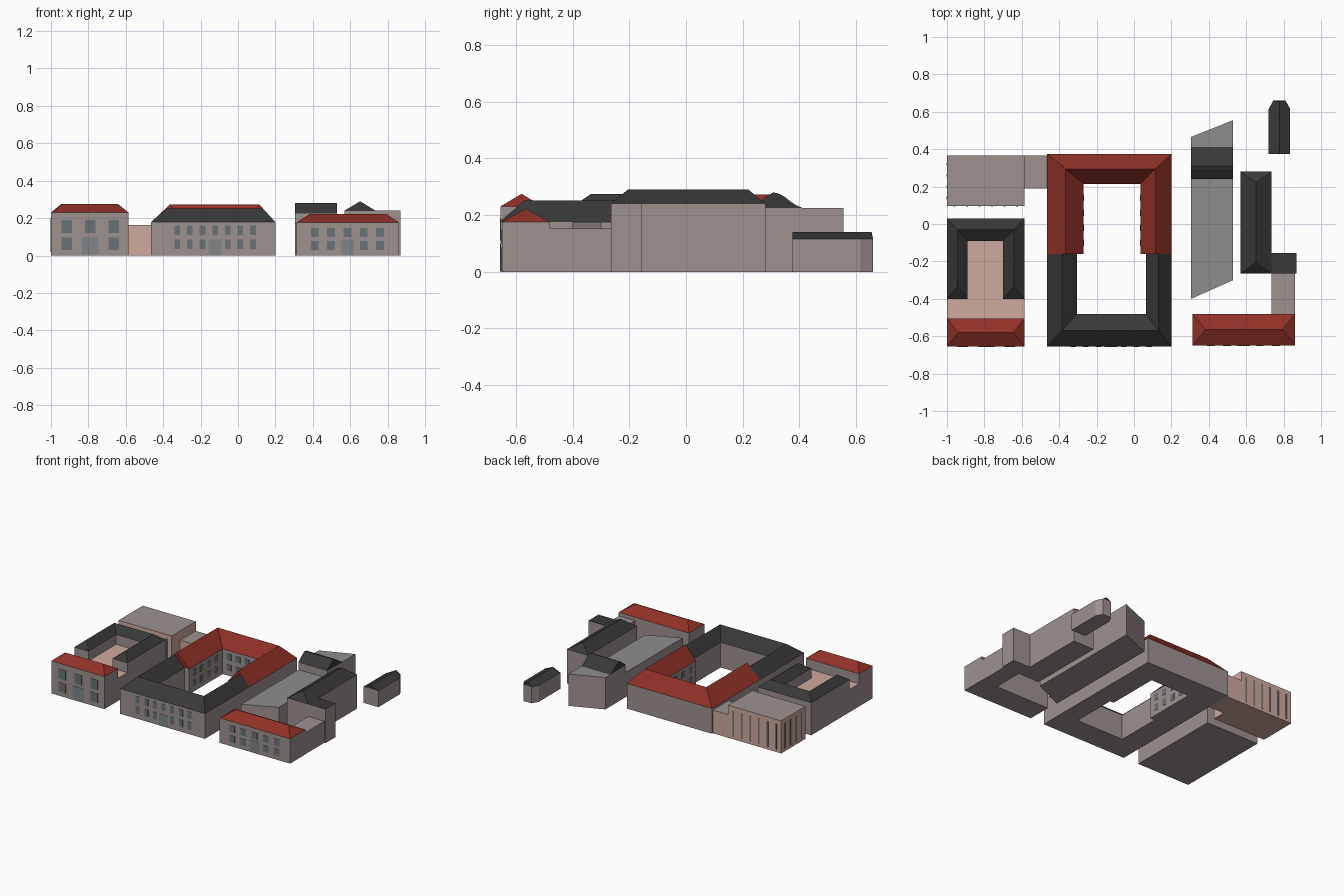
import bpy, bmesh

if "Cube" in bpy.data.objects:
    bpy.data.objects.remove(bpy.data.objects["Cube"])


def mat(name, c):
    m = bpy.data.materials.new(name)
    m.diffuse_color = (*c, 1)
    m.use_nodes = True
    m.node_tree.nodes["Principled BSDF"].inputs["Base Color"].default_value = m.diffuse_color
    return m


WALL = mat("stone", (0.34, 0.29, 0.28))
PINK = mat("pink_render", (0.62, 0.40, 0.34))
RED = mat("red_tile", (0.28, 0.03, 0.02))
DARK = mat("slate", (0.04, 0.04, 0.04))
GREY = mat("zinc", (0.27, 0.27, 0.27))
GLASS = mat("glass", (0.14, 0.17, 0.18))
DOOR = mat("door", (0.22, 0.24, 0.25))


def finish(name, bm, *mats):
    bmesh.ops.recalc_face_normals(bm, faces=bm.faces)
    me = bpy.data.meshes.new(name)
    bm.to_mesh(me)
    bm.free()
    ob = bpy.data.objects.new(name, me)
    bpy.context.collection.objects.link(ob)
    for m in mats:
        me.materials.append(m)
    return ob


def prism(name, pts, z0, z1, m=WALL, top=None):
    """Extrude a ground plan upward; optional second material on the top face."""
    bm = bmesh.new()
    lo = [bm.verts.new((x, y, z0)) for x, y in pts]
    hi = [bm.verts.new((x, y, z1)) for x, y in pts]
    n = len(pts)
    bm.faces.new(lo)
    bm.faces.new(hi).material_index = 1 if top else 0
    for i in range(n):
        bm.faces.new((lo[i], lo[(i + 1) % n], hi[(i + 1) % n], hi[i]))
    return finish(name, bm, *([m, top] if top else [m]))


def rect(x0, x1, y0, y1):
    return [(x0, y0), (x1, y0), (x1, y1), (x0, y1)]


def roof(name, sections, z0, z1, m):
    """Pitched roof through sections (eave, ridge, eave)."""
    bm = bmesh.new()
    rows = [[bm.verts.new((*p, z)) for p, z in zip(s, (z0, z1, z0))] for s in sections]
    for a, b in zip(rows, rows[1:]):
        for i in range(3):
            j = (i + 1) % 3
            bm.faces.new((a[i], a[j], b[j], b[i]))
    bm.faces.new(rows[0])
    bm.faces.new(rows[-1])
    return finish(name, bm, m)


def hip_roof(name, x0, x1, y0, y1, inset, z0, z1, m, along_x=True):
    xm, ym = (x0 + x1) / 2, (y0 + y1) / 2
    if along_x:
        s = [((x0, y0), (x0 + inset, ym), (x0, y1)), ((x1, y0), (x1 - inset, ym), (x1, y1))]
    else:
        s = [((x0, y0), (xm, y0 + inset), (x1, y0)), ((x0, y1), (xm, y1 - inset), (x1, y1))]
    return roof(name, s, z0, z1, m)


def u_wing(name, x0, x1, ye, yo, xi0, xi1, yi, h, top, m, ridge, inset=0):
    """U-shaped wing: open end at ye, outer back at yo, inner court xi0..xi1 to yi."""
    prism(name + "_walls", [(x0, ye), (x0, yo), (x1, yo), (x1, ye),
                            (xi1, ye), (xi1, yi), (xi0, yi), (xi0, ye)], 0, h)
    l, r, b = ridge
    roof(name + "_roof", [((x0, ye), (l, ye + inset), (xi0, ye)),
                          ((x0, yo), (l, b), (xi0, yi)),
                          ((x1, yo), (r, b), (xi1, yi)),
                          ((x1, ye), (r, ye + inset), (xi1, ye))], h, top, m)


def panels(name, axis, at, centres, w, rows, m=GLASS):
    """Thin panels on a wall lying at x=at or y=at, joined as one object."""
    bm = bmesh.new()
    t = 0.002
    for c in centres:
        for z0, z1 in rows:
            q = (c, at, (z0 + z1) / 2) if axis == 'y' else (at, c, (z0 + z1) / 2)
            s = (w, 2 * t, z1 - z0) if axis == 'y' else (2 * t, w, z1 - z0)
            r = bmesh.ops.create_cube(bm, size=1)
            bmesh.ops.scale(bm, vec=s, verts=r['verts'])
            bmesh.ops.translate(bm, vec=q, verts=r['verts'])
    return finish(name, bm, m)


# Library block: red front range, pink court, slate U-wing
prism("library_front_walls", rect(-1, -0.585, -0.655, -0.505), 0, 0.23)
hip_roof("library_front_roof", -1, -0.585, -0.655, -0.505, 0.06, 0.23, 0.275, RED)
prism("library_link", rect(-1, -0.585, -0.505, -0.4), 0, 0.16, WALL, PINK)
prism("library_court", rect(-0.89, -0.70, -0.4, -0.09), 0, 0.16, WALL, PINK)
u_wing("library_wing", -1, -0.585, -0.4, 0.03, -0.89, -0.70, -0.09,
       0.23, 0.275, DARK, (-0.945, -0.642, -0.03), 0.065)
panels("library_upper_windows", 'y', -0.655, [-0.915, -0.79, -0.665], 0.055, [(0.12, 0.19)])
panels("library_lower_windows", 'y', -0.655, [-0.915, -0.665], 0.055, [(0.03, 0.095)])
panels("library_door", 'y', -0.655, [-0.79], 0.09, [(0.005, 0.10)], DOOR)

# North-west hall and its low link
prism("hall", rect(-1, -0.585, 0.095, 0.365), 0, 0.23, PINK, WALL)
prism("hall_link", rect(-0.585, -0.465, 0.19, 0.365), 0, 0.163, PINK, WALL)
xs = [-0.96 + 0.067 * i for i in range(6)]
for side, y in (("back", 0.365), ("front", 0.095)):
    panels("hall_slits_" + side, 'y', y, xs, 0.012, [(0.02, 0.20)])
panels("hall_slits_left", 'x', -1, [0.14, 0.2, 0.26, 0.32], 0.012, [(0.02, 0.20)])

# Quadrangle: slate south half and red north half
u_wing("quad_south", -0.465, 0.2, -0.16, -0.655, -0.305, 0.065, -0.48,
       0.178, 0.252, DARK, (-0.385, 0.132, -0.57))
u_wing("quad_north", -0.465, 0.2, -0.16, 0.375, -0.27, 0.035, 0.215,
       0.178, 0.272, RED, (-0.365, 0.115, 0.295))
xs = [-0.325 + 0.0675 * i for i in range(7)]
panels("quad_upper_windows", 'y', -0.655, xs, 0.03, [(0.11, 0.16)])
panels("quad_lower_windows", 'y', -0.655, xs[:3] + xs[4:], 0.03, [(0.035, 0.085)])
panels("quad_door", 'y', -0.655, [xs[3]], 0.07, [(0.003, 0.085)], DOOR)
ROWS = [(0.035, 0.08), (0.11, 0.155)]
for side, x in (("west", -0.27), ("east", 0.035)):
    panels("court_windows_" + side, 'x', x, [-0.1, -0.02, 0.06, 0.14], 0.035, ROWS)
panels("court_windows_north", 'y', 0.215, [-0.22, -0.15, -0.08, -0.01], 0.035, ROWS)

# Long skewed building: low zinc roof, curved slate hump, higher rear part
A, B = 0.305, 0.53
prism("long_low_part", [(A, -0.40), (B, -0.30), (B, 0.24), (A, 0.24)], 0, 0.175, WALL, GREY)
prism("long_rear_part", [(A, 0.24), (B, 0.24), (B, 0.555), (A, 0.465)], 0, 0.225, WALL, GREY)
hump = [(0.24, 0.225), (0.245, 0.235), (0.26, 0.247), (0.275, 0.258), (0.293, 0.272),
        (0.31, 0.28), (0.33, 0.275), (0.35, 0.263), (0.37, 0.247), (0.39, 0.234), (0.412, 0.225)]
bm = bmesh.new()
ends = [[bm.verts.new((x, y, z)) for y, z in hump] for x in (A, B)]
for e in ends:
    bm.faces.new(e)
for i in range(len(hump)):
    j = (i + 1) % len(hump)
    bm.faces.new((ends[0][i], ends[0][j], ends[1][j], ends[1][i]))
finish("long_hump_roof", bm, DARK)

# Tall east building with stub and low link
prism("east_walls", rect(0.57, 0.735, -0.265, 0.28), 0, 0.24)
hip_roof("east_roof", 0.57, 0.735, -0.265, 0.28, 0.06, 0.24, 0.29, DARK, False)
prism("east_stub", rect(0.735, 0.87, -0.265, -0.155), 0, 0.24, WALL, DARK)
prism("east_link", rect(0.735, 0.86, -0.48, -0.265), 0, 0.152)

# South-east red building
prism("south_east_walls", rect(0.312, 0.862, -0.65, -0.48), 0, 0.176)
hip_roof("south_east_roof", 0.312, 0.862, -0.65, -0.48, 0.07, 0.176, 0.222, RED)
xs = [0.41, 0.4975, 0.585, 0.6725, 0.76]
panels("south_east_upper_windows", 'y', -0.65, xs, 0.042, [(0.10, 0.147)])
panels("south_east_lower_windows", 'y', -0.65, xs[:2] + xs[3:], 0.042, [(0.03, 0.077)])
panels("south_east_door", 'y', -0.65, [0.585], 0.07, [(0.003, 0.085)], DOOR)

# Chapel-like small building with chamfered end
prism("chapel_walls", [(0.72, 0.375), (0.835, 0.375), (0.835, 0.615), (0.81, 0.66),
                       (0.745, 0.66), (0.72, 0.615)], 0, 0.115)
roof("chapel_roof", [((0.72, 0.375), (0.777, 0.375), (0.835, 0.375)),
                     ((0.72, 0.615), (0.777, 0.615), (0.835, 0.615)),
                     ((0.745, 0.66), (0.777, 0.655), (0.81, 0.66))], 0.115, 0.14, DARK)
